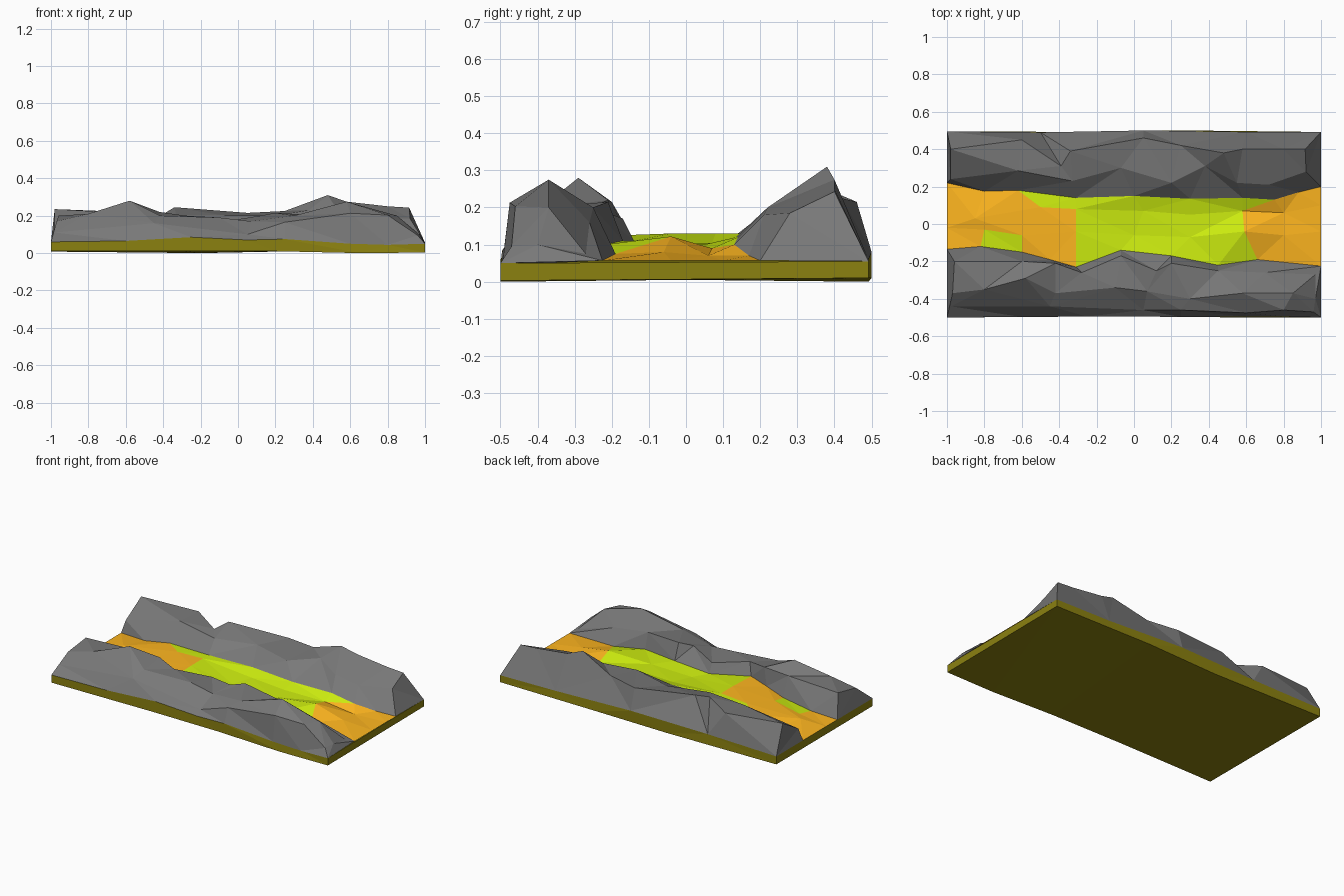
import bpy, bmesh


def material(name, rgb):
    m = bpy.data.materials.new(name)
    m.diffuse_color = (*rgb, 1)
    return m


def stitch(bm, a, b):
    """Triangulate between two contour lines with independent point counts."""
    i = j = 0
    while i < len(a) - 1 or j < len(b) - 1:
        step_a = j == len(b) - 1 or (
            i < len(a) - 1 and a[i + 1].co.x + a[i].co.x <= b[j + 1].co.x + b[j].co.x)
        if step_a:
            bm.faces.new((a[i], a[i + 1], b[j]))
            i += 1
        else:
            bm.faces.new((a[i], b[j + 1], b[j]))
            j += 1


def terrain(name, lines, mats, solid=True, pick=None):
    """Loft a faceted surface across contour lines ordered by rising y."""
    bm = bmesh.new()
    rows = [[bm.verts.new(p) for p in line] for line in lines]
    for a, b in zip(rows, rows[1:]):
        stitch(bm, a, b)
    if solid:
        stitch(bm, rows[-1], rows[0])
        for end in (0, -1):
            bm.faces.new([r[end] for r in rows])
        bmesh.ops.triangulate(bm, faces=[f for f in bm.faces if len(f.verts) > 3])
        bmesh.ops.recalc_face_normals(bm, faces=bm.faces)
    if pick:
        for f in bm.faces:
            f.material_index = pick(f.calc_center_median())
    me = bpy.data.meshes.new(name)
    bm.to_mesh(me)
    bm.free()
    for m in mats:
        me.materials.append(m)
    ob = bpy.data.objects.new(name, me)
    bpy.context.collection.objects.link(ob)
    return ob


rock = material("rock", (0.19, 0.19, 0.19))
soil = material("soil", (0.26, 0.22, 0.005))
sand = material("sand", (1.0, 0.47, 0.014))
grass = material("grass", (0.62, 0.86, 0.005))

# Ground slab with gently wavy edges
front_top = [(-1, -.5, .06), (-.6, -.497, .065), (-.25, -.495, .085), (.05, -.495, .07),
             (.25, -.497, .075), (.6, -.495, .05), (.8, -.495, .044), (1, -.5, .05)]
back_top = [(-1, .495, .06), (-.5, .49, .07), (.05, .5, .08), (.6, .492, .06), (1, .492, .055)]
front_low = [(-1, -.5, .01), (-.3, -.495, .012), (.2, -.495, .01), (.65, -.5, 0), (1, -.5, .003)]
back_low = [(-1, .495, .008), (-.2, .492, 0), (.3, .5, .01), (1, .492, .01)]
terrain("ground_slab", [front_low, front_top, back_top, back_low], [soil])

# Valley floor: sandy at both ends, grassy in the raised middle
floor_front = [(-1, -.135, .06), (-.82, -.12, .075), (-.6, -.15, .09), (-.45, -.19, .11),
               (-.31, -.23, .123), (-.07, -.14, .11), (.2, -.17, .11), (.45, -.22, .10),
               (.66, -.19, .075), (1, -.225, .057)]
floor_back = [(-1, .22, .06), (-.8, .175, .08), (-.62, .18, .11), (-.31, .14, .13),
              (0, .15, .13), (.3, .135, .12), (.58, .14, .12), (.75, .13, .10),
              (.88, .17, .07), (1, .2, .057)]
floor_low = [(-1, -.02, .06), (-.8, -.03, .085), (-.6, -.06, .105), (-.31, -.04, .13),
             (0, -.06, .10), (.3, -.07, .10), (.59, -.04, .122), (.8, -.06, .08), (1, -.04, .057)]
floor_high = [(-1, .08, .06), (-.85, .03, .09), (-.5, .09, .12), (-.31, .08, .13),
              (.05, .07, .105), (.3, .05, .10), (.58, .07, .09), (.8, .06, .07), (1, .1, .057)]


def is_grass(c):
    mid = -.33 < c.x < .57
    fringe = c.y > .1 and -.55 < c.x < .76
    patch = c.y < -.08 and -.76 < c.x < -.62
    return int(mid or fringe or patch)


terrain("valley_floor", [floor_front, floor_low, floor_high, floor_back],
        [sand, grass], solid=False, pick=is_grass)

# Front rocky bank
front_shoulder = [(-.98, -.44, .11), (-.45, -.44, .16), (.05, -.46, .10),
                  (.25, -.46, .165), (.6, -.475, .213), (.8, -.46, .203), (.96, -.47, .095)]
front_crest = [(-.97, -.37, .17), (-.8, -.35, .21), (-.58, -.29, .28), (-.42, -.37, .2),
               (-.1, -.34, .19), (.07, -.36, .17), (.3, -.4, .2), (.58, -.37, .275),
               (.85, -.37, .2), (.97, -.4, .10)]
front_inner = [(-.96, -.2, .2), (-.6, -.2, .215), (-.42, -.21, .22), (-.28, -.26, .2),
               (-.07, -.17, .17), (.12, -.25, .2), (.2, -.21, .215), (.45, -.25, .2),
               (.7, -.26, .16), (.97, -.27, .075)]
terrain("front_bank", [front_top, front_shoulder, front_crest, front_inner, floor_front], [rock])

# Back rocky bank
back_inner = [(-.98, .24, .14), (-.62, .285, .215), (-.33, .23, .2), (-.07, .3, .2),
              (.2, .22, .2), (.38, .31, .23), (.55, .22, .2), (.72, .21, .18), (.92, .28, .185)]
back_crest = [(-.98, .4, .235), (-.6, .45, .22), (-.39, .31, .215), (-.34, .39, .245),
              (.05, .46, .215), (.25, .42, .225), (.48, .38, .31), (.58, .4, .275),
              (.8, .4, .25), (.915, .4, .243)]
terrain("back_bank", [floor_back, back_inner, back_crest, back_top], [rock])
